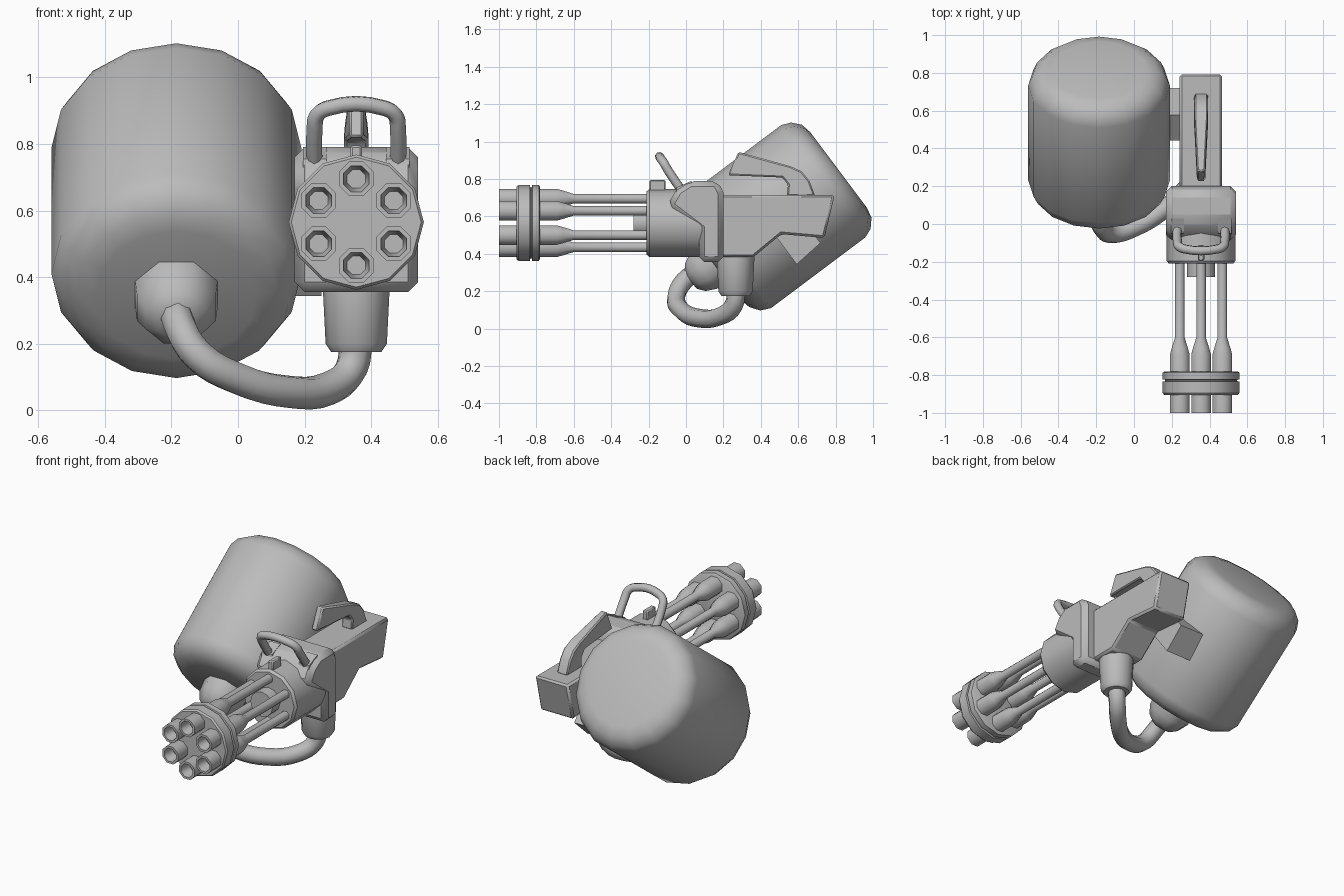
import bpy, bmesh, math
from mathutils import Vector

if "Cube" in bpy.data.objects:
    bpy.data.objects.remove(bpy.data.objects["Cube"])

metal = bpy.data.materials.new("grey metal")
metal.diffuse_color = (0.5, 0.5, 0.5, 1)
metal.use_nodes = True
metal.node_tree.nodes["Principled BSDF"].inputs["Base Color"].default_value = metal.diffuse_color
CX, CZ = 0.355, 0.565          # barrel cluster axis


def finish(name, bm, angle=40, bevel=0):
    bmesh.ops.remove_doubles(bm, verts=bm.verts, dist=1e-5)
    bmesh.ops.recalc_face_normals(bm, faces=bm.faces)
    me = bpy.data.meshes.new(name)
    bm.to_mesh(me)
    bm.free()
    ob = bpy.data.objects.new(name, me)
    bpy.context.collection.objects.link(ob)
    me.materials.append(metal)
    if bevel:
        mod = ob.modifiers.new("edge", 'BEVEL')
        mod.width, mod.segments, mod.limit_method = bevel, 1, 'ANGLE'
    bpy.ops.object.select_all(action='DESELECT')
    ob.select_set(True)
    bpy.context.view_layer.objects.active = ob
    bpy.ops.object.shade_smooth_by_angle(angle=math.radians(angle))
    return ob


def lathe(name, profile, origin, axis, sides, angle=40, phase=0.0):
    """Revolve (radius, distance) points about an axis lying in the yz plane."""
    bm = bmesh.new()
    axis = Vector(axis).normalized()
    u = Vector((1, 0, 0))
    v = axis.cross(u)
    rings = []
    for r, d in profile:
        rings.append([bm.verts.new(Vector(origin) + axis * d
                      + (u * math.cos(a) + v * math.sin(a)) * r)
                      for a in (2 * math.pi * i / sides + phase for i in range(sides))])
    for a, b in zip(rings, rings[1:]):
        for i in range(sides):
            j = (i + 1) % sides
            bm.faces.new((a[i], a[j], b[j], b[i]))
    return finish(name, bm, angle)


def slab(name, outline, x0, x1, bevel=0, angle=30):
    """Extrude a (y, z) outline from x0 to x1."""
    bm = bmesh.new()
    a = [bm.verts.new((x0, y, z)) for y, z in outline]
    b = [bm.verts.new((x1, y, z)) for y, z in outline]
    bm.faces.new(a)
    bm.faces.new(b)
    n = len(a)
    for i in range(n):
        j = (i + 1) % n
        bm.faces.new((a[i], a[j], b[j], b[i]))
    return finish(name, bm, angle, bevel)


def tube(name, pts, radius):
    """Round tube along a smooth path."""
    cu = bpy.data.curves.new(name, 'CURVE')
    cu.dimensions = '3D'
    cu.bevel_depth, cu.bevel_resolution = radius, 2
    cu.resolution_u, cu.use_fill_caps = 4, True
    sp = cu.splines.new('BEZIER')
    sp.bezier_points.add(len(pts) - 1)
    for bp, p in zip(sp.bezier_points, pts):
        bp.co = p
        bp.handle_left_type = bp.handle_right_type = 'AUTO'
    ob = bpy.data.objects.new(name, cu)
    bpy.context.collection.objects.link(ob)
    bpy.context.view_layer.update()
    me = bpy.data.meshes.new_from_object(ob.evaluated_get(bpy.context.evaluated_depsgraph_get()))
    bpy.data.objects.remove(ob)
    bm = bmesh.new()
    bm.from_mesh(me)
    bpy.data.meshes.remove(me)
    return finish(name, bm, 50)


# Tilted tank with rounded rims
AX, NX = (0.8, 0.6), (-0.6, 0.8)


def tilt(t, n):
    return (AX[0] * t + NX[0] * n, AX[1] * t + NX[1] * n)


tank_o = (-0.185, *tilt(0, 0.19))
tank_axis = (0, *AX)
lathe("tank", [(0, .325), (.24, .325), (.30, .34), (.35, .375), (.375, .43),
               (.375, 1.06), (.355, 1.11), (.31, 1.15), (.25, 1.162), (0, 1.162)],
      tank_o, tank_axis, 16)
# Domed outlet on the tank's lower end
lathe("tank_outlet", [(0, .17), (.06, .175), (.10, .205), (.128, .26), (.135, .34), (0, .34)],
      tank_o, tank_axis, 8, 50, math.pi / 8)
# Hose from outlet to feed
tube("hose", [(-.185, .09, .32), (-.175, -.01, .255), (-.12, -.053, .165), (0, -.02, .095),
              (.15, .07, .056), (.27, .18, .065), (.34, .255, .125), (.355, .268, .22)], .05)
# Feed socket under the receiver
lathe("feed_socket", [(0, .175), (.075, .175), (.092, .2), (.1, .36), (.1, .42), (0, .42)],
      (CX, .265, 0), (0, 0, 1), 12)

# Bracket joining the tank and the receiver
slab("tank_bracket", [tilt(.68, -.08), tilt(.85, -.065), tilt(.85, .17), tilt(.68, .17)], .08, .25)

# Rotary barrels
for i in range(6):
    a = math.pi / 2 + i * math.pi / 3
    o = (CX + .13 * math.cos(a), 0, CZ + .13 * math.sin(a))
    lathe(f"barrel_{i + 1}", [(0, -.93), (.03, -.93), (.042, -1), (.056, -1), (.056, -.69),
                              (.046, -.655), (.027, -.60), (.027, -.18), (0, -.18)],
          o, (0, 1, 0), 8, 50, math.pi / 8)
# Muzzle clamp disc with a shallow groove
lathe("barrel_clamp", [(0, -.905), (.195, -.905), (.203, -.895), (.203, -.835), (.19, -.832),
                       (.19, -.825), (.203, -.822), (.203, -.787), (.192, -.78), (0, -.78)],
      (CX, 0, CZ), (0, 1, 0), 12, 35)
# Centre hub behind the barrels
lathe("hub", [(0, -.28), (.075, -.28), (.075, -.18), (0, -.18)], (CX, 0, CZ), (0, 1, 0), 12)
# Round front housing
lathe("front_housing", [(0, -.21), (.17, -.21), (.182, -.195), (.182, .15), (0, .15)],
      (CX, 0, CZ), (0, 1, 0), 12, 35)

# Angular collar over the housing
slab("collar", [(-.1, .66), (-.05, .745), (.02, .79), (.17, .79), (.2, .73), (.2, .355),
                (.07, .355), (.07, .53)], .17, .54, .03)
# Rear receiver
slab("receiver", [(.1, .715), (.795, .715), (.74, .485), (.51, .505), (.36, .382), (.1, .382)],
     .242, .466, .012)

# Rear grip, narrower at its front
grip = slab("rear_grip", [(.225, .82), (.28, .945), (.56, .868), (.62, .84), (.66, .79), (.69, .71),
                          (.54, .71), (.545, .77), (.515, .808)], CX - .036, CX + .036, .008)
for v in grip.data.vertices:
    if v.co.y < .4:
        v.co.x = CX + (v.co.x - CX) * .6

# Front carry loop
half = [(-.125, -.01, .72), (-.125, -.095, .845), (-.118, -.118, .885), (-.085, -.133, .907)]
loop = half + [(-x, y, z) for x, y, z in reversed(half)]
tube("carry_loop", [(CX + x, y, z) for x, y, z in loop], .024)
# Feet of the loop
for s, side in ((-1, "left"), (1, "right")):
    x = CX + s * .125
    slab(f"loop_foot_{side}", [(-.06, .70), (-.05, .755), (.03, .79), (.03, .70)], x - .035, x + .035)

# Front sight post
slab("front_sight", [(-.195, .72), (-.195, .795), (-.11, .795), (-.11, .72)], CX - .017, CX + .017, .006)
